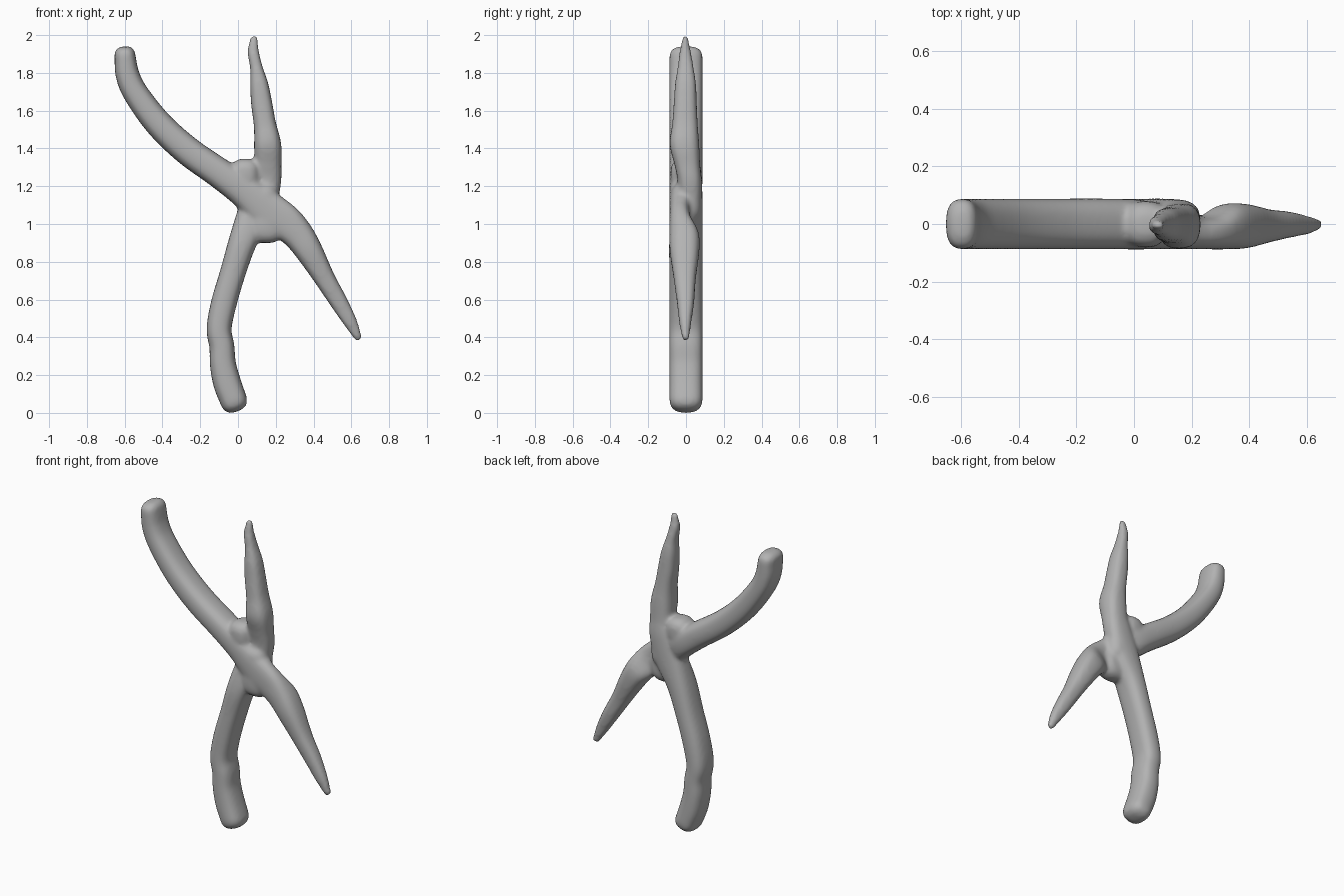
import bpy, bmesh, math
from mathutils import Vector

if "Cube" in bpy.data.objects:
    bpy.data.objects.remove(bpy.data.objects["Cube"])

grey = bpy.data.materials.new("plain grey")
grey.diffuse_color = (0.45, 0.45, 0.45, 1)
grey.use_nodes = True
grey.node_tree.nodes["Principled BSDF"].inputs["Base Color"].default_value = grey.diffuse_color

SIDES, STEPS, POWER = 28, 5, 2.6


def catmull(points):
    """Smoothly resample rows of (x, z, half width, back depth, front depth)."""
    pts = [Vector(p) for p in points]
    pts = [2 * pts[0] - pts[1]] + pts + [2 * pts[-1] - pts[-2]]
    out = []
    for a, b, c, d in zip(pts, pts[1:], pts[2:], pts[3:]):
        for i in range(STEPS):
            t = i / STEPS
            out.append(0.5 * (2 * b + (c - a) * t + (2 * a - 5 * b + 4 * c - d) * t * t
                              + (3 * b - a - 3 * c + d) * t ** 3))
    return out + [pts[-2]]


def sweep(bm, points):
    """Rounded bar along a path in the x-z plane, with rounded ends."""
    rows = catmull(points)
    sections = []
    for i, r in enumerate(rows):
        d = rows[min(i + 1, len(rows) - 1)] - rows[max(i - 1, 0)]
        sections.append((r, Vector((d[0], d[1])).normalized(), 0, 1))
    for end, sign in ((0, -1), (-1, 1)):
        r, d = sections[end][0], sections[end][1]
        caps = []
        for t in (0.3, 0.55, 0.75, 0.9, 0.98):
            caps.append((r, d, sign * t * r[2], (1 - t ** POWER) ** (1 / POWER)))
        sections = caps[::-1] + sections if end == 0 else sections + caps
    rings = []
    for r, d, shift, scale in sections:
        ring = []
        for k in range(SIDES):
            a = 2 * math.pi * k / SIDES
            c, s = math.cos(a), math.sin(a)
            u = math.copysign(abs(c) ** (2 / POWER), c) * r[2] * scale
            v = math.copysign(abs(s) ** (2 / POWER), s) * (r[3] - r[4]) / 2 * scale
            ring.append(bm.verts.new((r[0] + d.x * shift + d.y * u, (r[3] + r[4]) / 2 + v,
                                      r[1] + d.y * shift - d.x * u)))
        rings.append(ring)
    for p, q in zip(rings, rings[1:]):
        for k in range(SIDES):
            j = (k + 1) % SIDES
            bm.faces.new((p[k], p[j], q[j], q[k]))
    bm.faces.new(rings[0][::-1])
    bm.faces.new(rings[-1])


# Front lever: upper left grip, crossing in front, lower right jaw
front_lever = [
    (-.598, 1.885, .056, .088, -.088), (-.585, 1.79, .063, .088, -.088),
    (-.54, 1.69, .067, .088, -.088), (-.42, 1.53, .073, .088, -.088),
    (-.27, 1.39, .077, .088, -.088), (-.1, 1.27, .08, .088, -.088),
    (.04, 1.17, .09, .08, -.088), (.17, 1.06, .105, .03, -.088),
    (.25, 1.01, .095, .025, -.088), (.32, .94, .083, .068, -.088),
    (.38, .85, .072, .07, -.085), (.46, .71, .055, .052, -.065),
    (.535, .585, .047, .043, -.048), (.595, .48, .036, .028, -.036),
    (.633, .405, .022, .018, -.022)]

# Rear lever: bottom grip, crossing behind, top jaw
rear_lever = [
    (-.027, .075, .072, .088, -.088), (-.058, .16, .074, .088, -.088),
    (-.08, .26, .069, .088, -.088), (-.085, .35, .066, .088, -.088),
    (-.1, .445, .066, .088, -.088), (-.075, .58, .068, .088, -.088),
    (-.025, .75, .068, .088, -.088), (.03, .92, .076, .088, -.088),
    (.1, 1.08, .095, .088, -.06), (.145, 1.22, .083, .085, -.045),
    (.157, 1.31, .073, .075, -.06), (.157, 1.42, .072, .07, -.086),
    (.142, 1.53, .059, .062, -.073), (.125, 1.64, .056, .057, -.065),
    (.112, 1.74, .048, .053, -.058), (.097, 1.83, .033, .04, -.044),
    (.081, 1.91, .03, .026, -.034), (.084, 1.975, .022, .012, -.02)]

bm = bmesh.new()
sweep(bm, front_lever)
sweep(bm, rear_lever)

# Rounded webs filling the crossing
for x, z, r, back, front in ((.04, 1.262, .075, .08, -.082), (.15, 1.0, .092, .05, -.086),
                             (.12, 1.11, .1, .086, -.086)):
    sweep(bm, [(x, z - .01, r, back, front), (x, z + .01, r, back, front)])

bmesh.ops.recalc_face_normals(bm, faces=bm.faces)
mesh = bpy.data.meshes.new("pliers")
bm.to_mesh(mesh)
bm.free()
mesh.materials.append(grey)
pliers = bpy.data.objects.new("pliers", mesh)
bpy.context.collection.objects.link(pliers)

# Fuse into one soft skin
fuse = pliers.modifiers.new("fuse", 'REMESH')
fuse.mode = 'VOXEL'
fuse.voxel_size = 0.011
fuse.use_smooth_shade = True
soften = pliers.modifiers.new("soften", 'SMOOTH')
soften.factor = 0.5
soften.iterations = 8
